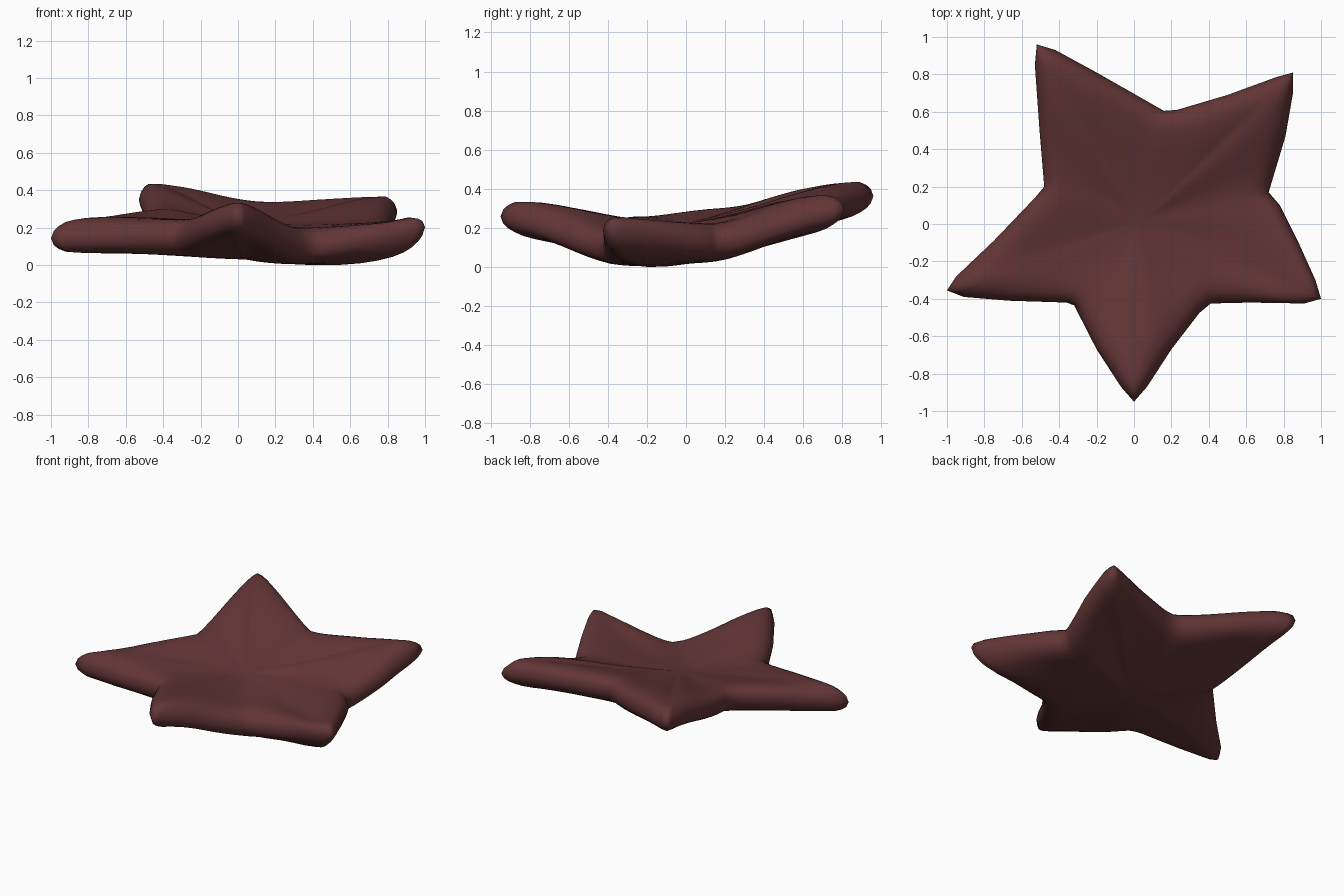
import bpy, bmesh, math
from mathutils import Vector

if "Cube" in bpy.data.objects:
    bpy.data.objects.remove(bpy.data.objects["Cube"])

# Outline, counter-clockwise. Key points (tips, notches) carry the height at the
# edge and the height halfway to the centre; the others only shape the outline.
OUTLINE = [
    (0, -.95, .27, .19), (.07, -.87), (.20, -.67), (.35, -.475),
    (.41, -.425, .11, .115), (.62, -.42), (.91, -.425),
    (1, -.40, .215, .105), (.97, -.30), (.88, -.10), (.78, .10),
    (.72, .17, .145, .13), (.81, .47), (.85, .70),
    (.85, .81, .305, .22), (.76, .785), (.50, .69), (.23, .61),
    (.16, .605, .275, .205), (-.20, .81), (-.42, .93),
    (-.52, .96, .375, .27), (-.53, .85), (-.505, .50),
    (-.48, .20, .24, .185), (-.53, .14), (-.75, -.09), (-.95, -.28),
    (-1, -.355, .155, .17), (-.91, -.39), (-.67, -.41), (-.36, -.42),
    (-.32, -.435, .17, .15), (-.20, -.67), (-.07, -.87),
]
CENTRE, SLOPE = Vector((.04, .02)), Vector((-.10, .12))
CENTRE_Z, HALF, EDGE_R = .14, .098, .12
RINGS = [1, .985, .96, .925, .88, .82, .74, .64, .52, .38, .2]


def with_heights(points):
    """Interpolate the heights along the outline between key points."""
    n, out = len(points), []
    keys = [i for i, p in enumerate(points) if len(p) == 4]
    for a, b in zip(keys, keys[1:] + [n]):
        seg = [points[i % n] for i in range(a, b + 1)]
        lengths = [math.dist(p[:2], q[:2]) for p, q in zip(seg, seg[1:])]
        run, total = 0, sum(lengths)
        for p, q, ln in zip(seg, seg[1:], lengths):
            steps = max(1, round(ln / .06))
            for k in range(steps):
                f = k / steps
                t = (run + ln * f) / total
                u = t * t * (3 - 2 * t)
                t = (t + u) / 2
                out.append((Vector(p[:2]).lerp(Vector(q[:2]), f),
                            seg[0][2] * (1 - t) + seg[-1][2] * t,
                            seg[0][3] * (1 - u) + seg[-1][3] * u))
            run += ln
    return out


def height(p, z_edge, z_half, s):
    """Cubic from the tilted centre plane through the half and edge heights."""
    g = SLOPE.dot(p - CENTRE)
    e = z_edge - CENTRE_Z - g
    h = z_half - CENTRE_Z - g / 2
    return CENTRE_Z + g * s + (8 * h - e) * s ** 2 + (2 * e - 8 * h) * s ** 3


rim = with_heights(OUTLINE)
corners = [Vector(p[:2]) for p in OUTLINE]


def half_thickness(p):
    """Rounded edge: thickness depends on distance to the outline."""
    best = 9
    for a, b in zip(corners, corners[1:] + corners[:1]):
        e = b - a
        t = max(0, min(1, (p - a).dot(e) / e.dot(e)))
        best = min(best, (p - a - e * t).length)
    u = 1 - min(best / EDGE_R, 1)
    return HALF * math.sqrt(max(0, 1 - u * u))


# Starfish body: concentric rings on the top and bottom sharing one rim
bm = bmesh.new()
rows = {1: [], -1: []}
for s in RINGS:
    top, bottom = [], []
    for p, z_edge, z_half in rim:
        q = CENTRE.lerp(p, s)
        z = height(p, z_edge, z_half, s)
        if s == 1:
            v = bm.verts.new((q.x, q.y, z))
            top.append(v)
            bottom.append(v)
        else:
            h = half_thickness(q)
            top.append(bm.verts.new((q.x, q.y, z + h)))
            bottom.append(bm.verts.new((q.x, q.y, z - h)))
    rows[1].append(top)
    rows[-1].append(bottom)

n = len(rim)
for side, rings in rows.items():
    for outer, inner in zip(rings, rings[1:]):
        for i in range(n):
            j = (i + 1) % n
            bm.faces.new((outer[i], outer[j], inner[j], inner[i]))
    hub = bm.verts.new((CENTRE.x, CENTRE.y, CENTRE_Z + side * HALF))
    for i in range(n):
        bm.faces.new((rings[-1][i], rings[-1][(i + 1) % n], hub))

# Soften the broad surfaces, then stand the body on the ground
inner = [v for side in rows.values() for ring in side[4:] for v in ring]
for _ in range(4):
    bmesh.ops.smooth_vert(bm, verts=inner, factor=.5, use_axis_z=True)
low = min(v.co.z for v in bm.verts)
bmesh.ops.translate(bm, verts=bm.verts, vec=(0, 0, -low))
bmesh.ops.recalc_face_normals(bm, faces=bm.faces)
for f in bm.faces:
    f.smooth = True

mesh = bpy.data.meshes.new("starfish_body")
bm.to_mesh(mesh)
bm.free()
body = bpy.data.objects.new("starfish_body", mesh)
bpy.context.collection.objects.link(body)

mat = bpy.data.materials.new("reddish_brown")
mat.diffuse_color = (.125, .036, .036, 1)
mat.use_nodes = True
mat.node_tree.nodes["Principled BSDF"].inputs["Base Color"].default_value = mat.diffuse_color
mesh.materials.append(mat)
